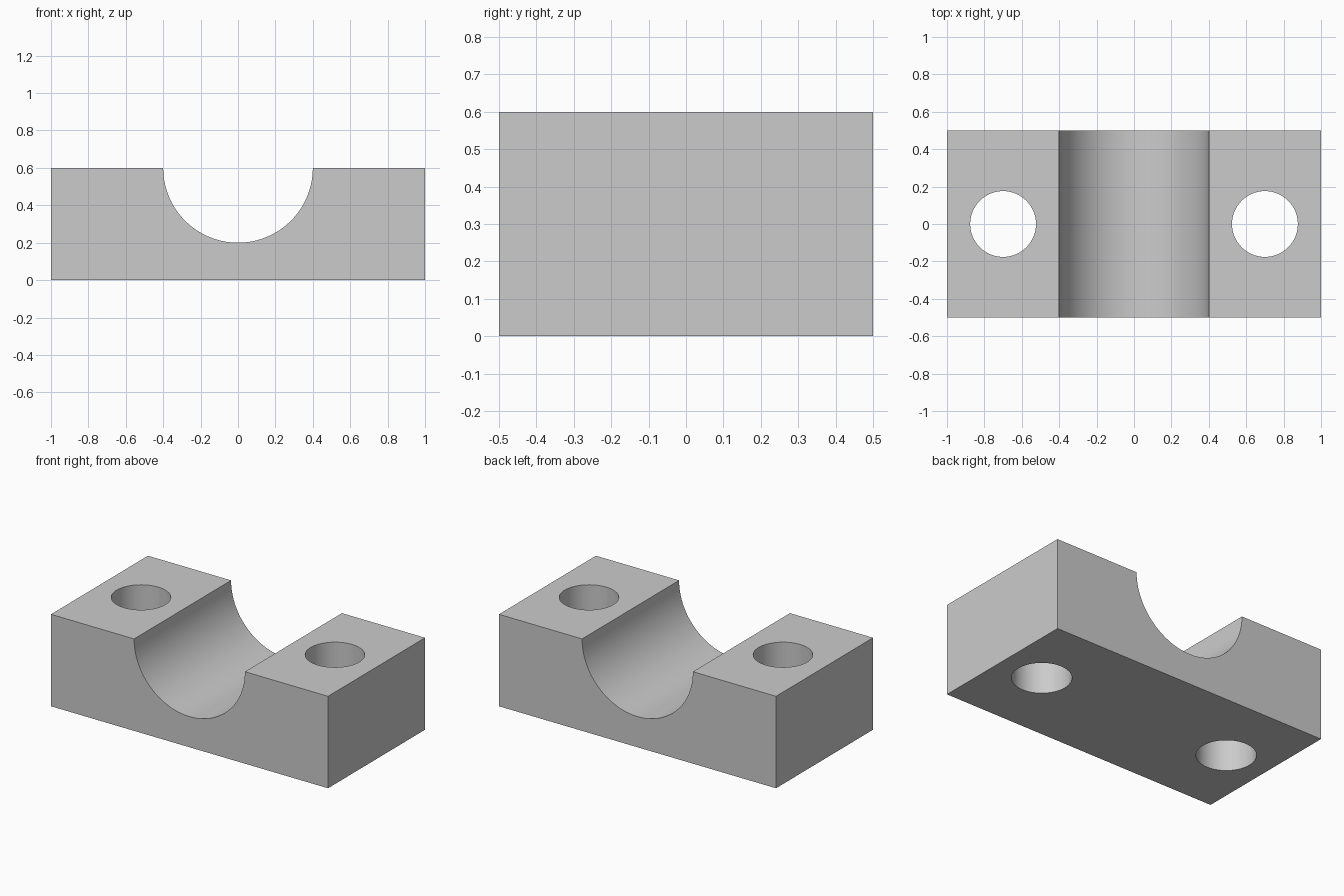
import bpy
import bmesh
import math

WIDTH, DEPTH, HEIGHT = 2.0, 1.0, 0.6
SADDLE_RADIUS = 0.4
HOLE_RADIUS, HOLE_X = 0.176, 0.7
SEGMENTS = 64

cube = bpy.data.objects.get("Cube")
if cube:
    bpy.data.objects.remove(cube, do_unlink=True)

# Plain grey material
grey = bpy.data.materials.new("plain_grey")
grey.use_nodes = True
colour = (0.6, 0.6, 0.6, 1)
grey.diffuse_color = colour
grey.node_tree.nodes["Principled BSDF"].inputs["Base Color"].default_value = colour


def add_profile_block(name, profile):
    """Extrude an (x, z) outline along y."""
    bm = bmesh.new()
    face = bm.faces.new([bm.verts.new((x, -DEPTH / 2, z)) for x, z in profile])
    result = bmesh.ops.extrude_face_region(bm, geom=[face])
    moved = [v for v in result["geom"] if isinstance(v, bmesh.types.BMVert)]
    bmesh.ops.translate(bm, verts=moved, vec=(0, DEPTH, 0))
    bmesh.ops.recalc_face_normals(bm, faces=bm.faces)
    mesh = bpy.data.meshes.new(name)
    bm.to_mesh(mesh)
    bm.free()
    mesh.materials.append(grey)
    obj = bpy.data.objects.new(name, mesh)
    bpy.context.collection.objects.link(obj)
    return obj


def drill(target, x):
    """Cut a vertical through hole at x."""
    bpy.ops.mesh.primitive_cylinder_add(
        vertices=SEGMENTS, radius=HOLE_RADIUS, depth=HEIGHT * 2,
        location=(x, 0, HEIGHT / 2))
    cutter = bpy.context.object
    cutter.hide_render = True
    cutter.data.materials.append(grey)
    cut = target.modifiers.new("bolt_hole", "BOOLEAN")
    cut.operation = "DIFFERENCE"
    cut.solver = "EXACT"
    cut.object = cutter
    bpy.context.view_layer.objects.active = target
    bpy.ops.object.modifier_apply(modifier=cut.name)
    bpy.data.objects.remove(cutter, do_unlink=True)


# Block with a half-round saddle along its top
half = WIDTH / 2
arc = [math.pi * i / SEGMENTS for i in range(SEGMENTS + 1)]
saddle = [(SADDLE_RADIUS * math.cos(a), HEIGHT - SADDLE_RADIUS * math.sin(a))
          for a in arc]
outline = [(-half, 0), (half, 0), (half, HEIGHT)] + saddle + [(-half, HEIGHT)]
block = add_profile_block("saddle_block", outline)

# Bolt holes on either side of the saddle
for side in (-1, 1):
    drill(block, side * HOLE_X)

# Smooth curved walls, sharp rims
bpy.ops.object.select_all(action="DESELECT")
block.select_set(True)
bpy.context.view_layer.objects.active = block
bpy.ops.object.shade_smooth_by_angle(angle=math.radians(30))
